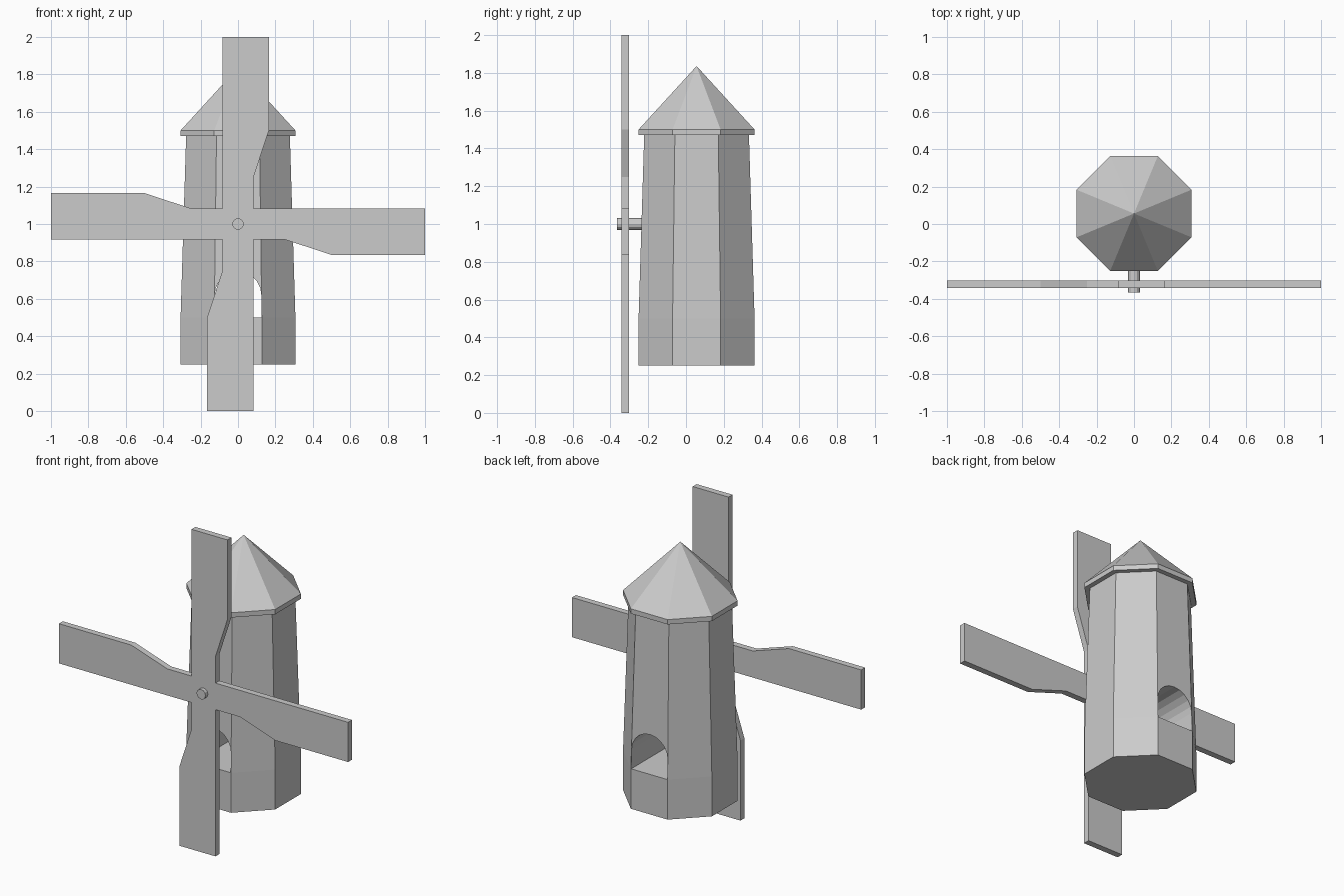
import bpy, bmesh, math
from mathutils import Vector

if "Cube" in bpy.data.objects:
    bpy.data.objects.remove(bpy.data.objects["Cube"])

CY = 0.056                      # tower axis position in y


def finish(name, bm):
    bmesh.ops.recalc_face_normals(bm, faces=bm.faces)
    me = bpy.data.meshes.new(name)
    bm.to_mesh(me)
    bm.free()
    ob = bpy.data.objects.new(name, me)
    bpy.context.collection.objects.link(ob)
    return ob


def octagon_stack(name, rings, apex=None):
    """Closed octagonal solid from (flat-to-centre distance, z) rings."""
    bm = bmesh.new()
    loops = []
    for a, z in rings:
        r = a / math.cos(math.pi / 8)
        loops.append([bm.verts.new((r * math.cos((i + .5) * math.pi / 4),
                                    CY + r * math.sin((i + .5) * math.pi / 4), z))
                      for i in range(8)])
    for lo, hi in zip(loops, loops[1:]):
        for i in range(8):
            j = (i + 1) % 8
            bm.faces.new((lo[i], lo[j], hi[j], hi[i]))
    bm.faces.new(loops[0])
    if apex is None:
        bm.faces.new(loops[-1])
    else:
        tip = bm.verts.new((0, CY, apex))
        for i in range(8):
            bm.faces.new((loops[-1][i], loops[-1][(i + 1) % 8], tip))
    return finish(name, bm)


def extrude_profile(name, pts, y0, y1):
    """Solid from an x-z outline extruded along y."""
    bm = bmesh.new()
    face = bm.faces.new([bm.verts.new((x, y0, z)) for x, z in pts])
    ext = bmesh.ops.extrude_face_region(bm, geom=[face])
    verts = [v for v in ext["geom"] if isinstance(v, bmesh.types.BMVert)]
    bmesh.ops.translate(bm, verts=verts, vec=Vector((0, y1 - y0, 0)))
    return finish(name, bm)


# Tower: straight plinth, then a slight taper
tower = octagon_stack("tower", [(0.307, 0.25), (0.307, 0.5), (0.277, 1.48)])

# Arched passage through the tower from front to back
w, spring = 0.125, 0.62
arch = [(-w, 0.5), (w, 0.5)] + [
    (w * math.cos(i * math.pi / 10), spring + w * math.sin(i * math.pi / 10))
    for i in range(11)]
cutter = extrude_profile("passage_cutter", arch, -0.5, 0.6)
cutter.hide_render = True
cutter.hide_viewport = True
cutter.display_type = 'WIRE'
mod = tower.modifiers.new("passage", 'BOOLEAN')
mod.operation = 'DIFFERENCE'
mod.solver = 'EXACT'
mod.object = cutter

# Roof cap with a thin rim
octagon_stack("roof", [(0.307, 1.47), (0.307, 1.5)], apex=1.836)

# Four sails as one cross-shaped plate, quarter outline repeated by rotation
quarter = [(-0.083, 1.0), (0.165, 1.0), (0.165, 0.5), (0.083, 0.25), (0.083, 0.083)]
outline = []
for k in range(4):
    c, s = round(math.cos(k * math.pi / 2)), round(-math.sin(k * math.pi / 2))
    outline += [(c * x - s * z, 1 + s * x + c * z) for x, z in quarter]
extrude_profile("sails", outline, -0.341, -0.302)

# Axle
extrude_profile("axle", [(0.031 * math.cos(i * math.pi / 6),
                          1 + 0.031 * math.sin(i * math.pi / 6)) for i in range(12)],
                -0.365, -0.22)
